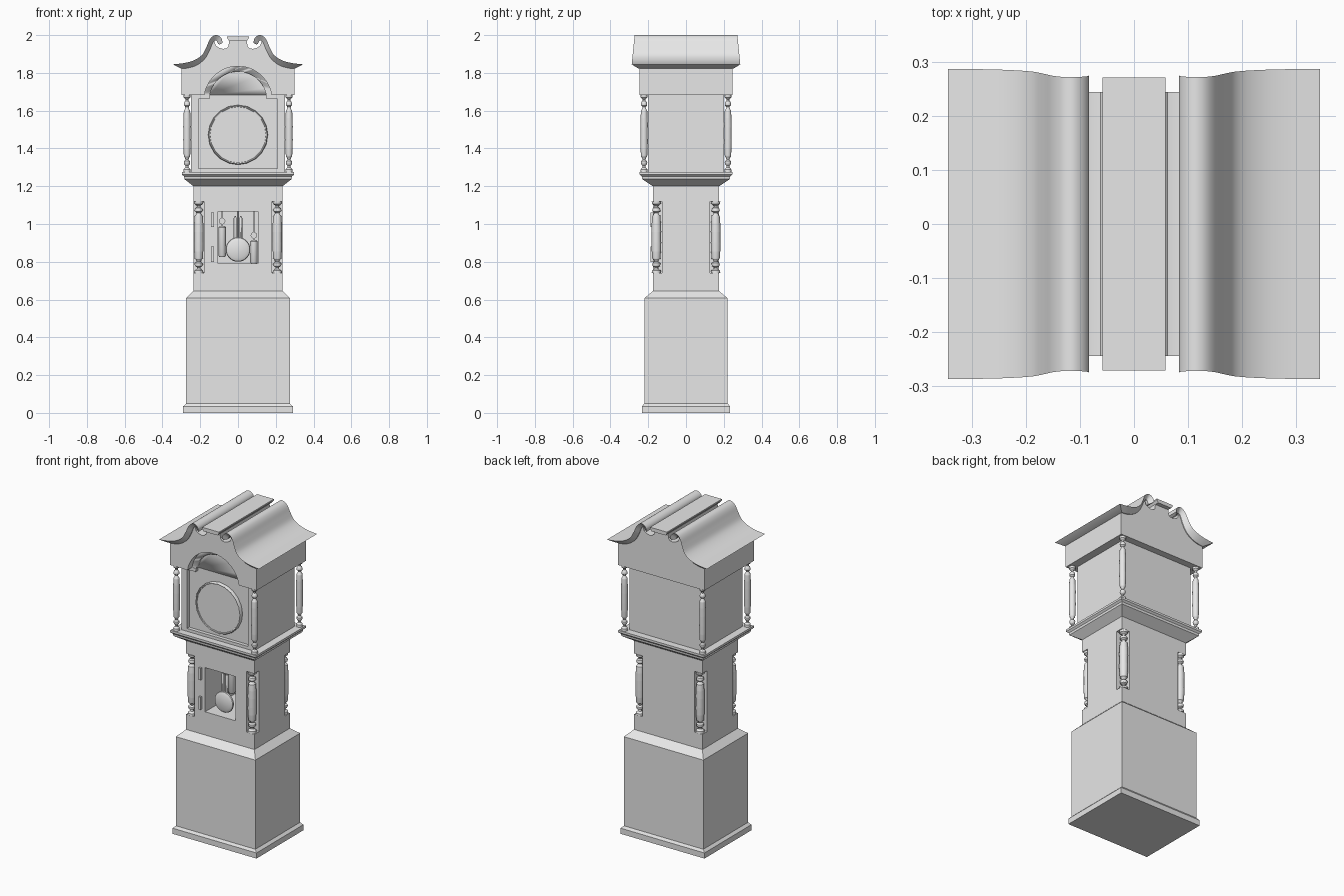
import bpy
import bmesh
from math import sin, cos, pi, radians
from mathutils import Vector

default_cube = bpy.data.objects.get("Cube")
if default_cube:
    bpy.data.objects.remove(default_cube, do_unlink=True)

# One plain grey for the whole case
GREY = (0.8, 0.8, 0.8, 1.0)
grey = bpy.data.materials.new("plain_grey")
grey.use_nodes = True
grey.diffuse_color = GREY
grey.node_tree.nodes["Principled BSDF"].inputs["Base Color"].default_value = GREY


def skin(name, rings, smooth=True):
    """Bridge rings of equal length and cap both ends."""
    bm = bmesh.new()
    loops = [[bm.verts.new(p) for p in ring] for ring in rings]
    count = len(loops[0])
    for a, b in zip(loops, loops[1:]):
        for i in range(count):
            j = (i + 1) % count
            bm.faces.new((a[i], a[j], b[j], b[i]))
    bm.faces.new(loops[0])
    bm.faces.new(loops[-1])
    bmesh.ops.recalc_face_normals(bm, faces=bm.faces)
    mesh = bpy.data.meshes.new(name)
    bm.to_mesh(mesh)
    bm.free()
    mesh.materials.append(grey)
    obj = bpy.data.objects.new(name, mesh)
    bpy.context.collection.objects.link(obj)
    if smooth:
        bpy.ops.object.select_all(action='DESELECT')
        obj.select_set(True)
        bpy.context.view_layer.objects.active = obj
        bpy.ops.object.shade_smooth_by_angle(angle=radians(35))
    return obj


def stack(name, levels):
    """Rectangular tiers given as (half width, half depth, height)."""
    return skin(name, [[(-w, -d, z), (w, -d, z), (w, d, z), (-w, d, z)]
                       for w, d, z in levels], smooth=False)


def box(name, x, y, z):
    """Box from three (low, high) ranges."""
    return skin(name, [[(x[0], y[0], h), (x[1], y[0], h), (x[1], y[1], h), (x[0], y[1], h)]
                       for h in z], smooth=False)


def prism(name, outline, y0, y1):
    """Extrude an x-z outline along y."""
    return skin(name, [[(x, y, z) for x, z in outline] for y in (y0, y1)])


def lathe(name, profile, centre, facing_front=False, sides=16):
    """Turn (radius, height) pairs about z, or about -y when facing front."""
    rings = []
    for r, h in profile:
        ring = []
        for i in range(sides):
            a = 2 * pi * i / sides
            u, v = r * cos(a), r * sin(a)
            ring.append(Vector(centre) + Vector((u, -h, v) if facing_front else (u, v, h)))
        rings.append(ring)
    return skin(name, rings)


def spline(points, steps=4):
    """Smooth curve through the points."""
    pts = [Vector(p) for p in points]
    pts = [2 * pts[0] - pts[1]] + pts + [2 * pts[-1] - pts[-2]]
    out = []
    for a, b, c, d in zip(pts, pts[1:], pts[2:], pts[3:]):
        for k in range(steps):
            t = k / steps
            out.append(0.5 * (2 * b + (c - a) * t + (2 * a - 5 * b + 4 * c - d) * t * t
                              + (3 * b - a - 3 * c + d) * t ** 3))
    return out + [pts[-2]]


def cut(target, cutters):
    """Subtract cutters from the target."""
    bpy.context.view_layer.objects.active = target
    for cutter in cutters:
        mod = target.modifiers.new("cut", 'BOOLEAN')
        mod.operation = 'DIFFERENCE'
        mod.solver = 'EXACT'
        mod.object = cutter
        bpy.ops.object.modifier_apply(modifier=mod.name)


def discard(objects):
    for obj in objects:
        bpy.data.objects.remove(obj, do_unlink=True)


def arch(radius, spring, low, segments=24):
    """Arc over a doorway from +x to -x, starting at height low."""
    start = math_asin((low - spring) / radius)
    return [(radius * cos(a), spring + radius * sin(a))
            for a in (start + (pi - 2 * start) * i / segments for i in range(segments + 1))]


def math_asin(v):
    from math import asin
    return asin(v)


def mirrored(half):
    """Close a right-hand outline with its left-hand mirror."""
    return half + [(-x, z) for x, z in reversed(half)]


def turned_column(name, x, y, low, high, radius):
    """Shaft with a ball and a vase at each end."""
    mid, half = (low + high) / 2, (high - low) / 2
    end = [(0.0, 0.5), (0.6, 0.5), (0.62, 0.6), (1.0, 0.61), (1.0, 0.65), (0.4, 0.68),
           (0.8, 0.72), (0.85, 0.76), (0.7, 0.81), (0.35, 0.84), (0.4, 0.88), (0.9, 0.93),
           (0.95, 1.0)]
    upper = end[2:]
    upper[0] = (0.85, 0.57)
    upper[1] = (0.8, 0.6)
    upper[2] = (0.6, 0.62)
    shaft = [(0.95, 0.4), (1.0, 0.15)]
    side = shaft + upper
    profile = [(r, -t) for r, t in reversed(side)] + side
    lathe(name, [(r * radius, mid + t * half) for r, t in profile], (x, y, 0))


# Plinth with foot and sloping shoulder
stack("plinth", [(0.29, 0.232, 0), (0.29, 0.232, 0.035), (0.275, 0.221, 0.05),
                 (0.275, 0.221, 0.607), (0.236, 0.175, 0.645)])

# Trunk with corner notches and a window into the case
trunk = stack("trunk", [(0.236, 0.175, 0.64), (0.236, 0.175, 1.205)])
corners = [(sx, sy) for sx in (-1, 1) for sy in (-1, 1)]
cutters = [box("notch_cutter", sorted((sx * 0.18, sx * 0.3)), sorted((sy * 0.128, sy * 0.3)),
               (0.74, 1.12)) for sx, sy in corners]
cutters.append(box("window_cutter", (-0.105, 0.105), (-0.3, 0.12), (0.79, 1.066)))
cut(trunk, cutters)
discard(cutters)

# Cornice carrying the hood
stack("hood_cornice", [(0.236, 0.175, 1.2), (0.284, 0.232, 1.238), (0.286, 0.234, 1.252),
                       (0.297, 0.245, 1.262), (0.297, 0.245, 1.275)])

# Columns at the corners of trunk and hood
for sx, sy in corners:
    place = ("front" if sy < 0 else "back") + ("_left" if sx > 0 else "_right")
    turned_column("trunk_column_" + place, sx * 0.208, sy * 0.157, 0.74, 1.12, 0.026)
    turned_column("hood_column_" + place, sx * 0.27, sy * 0.222, 1.275, 1.685, 0.02)

# Swan-neck roof: upper and lower curves, from eave to scroll
roof_top = spline([(0.345, 1.845), (0.28, 1.853), (0.23, 1.868), (0.19, 1.895), (0.168, 1.935),
                   (0.152, 1.972), (0.135, 1.993), (0.115, 2.0), (0.097, 1.993),
                   (0.085, 1.978), (0.083, 1.958)])
roof_under = spline([(0.3, 1.822), (0.265, 1.826), (0.22, 1.84), (0.178, 1.872), (0.152, 1.915),
                     (0.138, 1.95), (0.127, 1.968), (0.117, 1.972), (0.112, 1.968),
                     (0.108, 1.958), (0.1, 1.95)])
for side, word in ((1, "left"), (-1, "right")):
    rings = []
    for t, u in zip(roof_top, roof_under):
        deep = 0.272 + 0.1 * (2 - t.y)
        rings.append([(side * t.x, -deep, t.y), (side * t.x, deep, t.y),
                      (side * u.x, 0.25, u.y), (side * u.x, -0.25, u.y)])
    skin("roof_" + word, rings)

# Pediment under the roof, with an arched front layer
BASE = 1.683
rise = [(0.3, BASE)] + [(p.x, p.y + 0.004) for p in roof_under[:25]]
rise += [(0.118, 1.945), (0.1, 1.932), (0.08, 1.927), (0.062, 1.93), (0.05, 1.942), (0.047, 1.975)]
crest = mirrored(rise)
pediment = prism("pediment", crest, -0.2, 0.245)
opening = arch(0.18, 1.655, BASE)
prism("pediment_front", crest + list(reversed(opening)), -0.245, -0.2)

# Flat cap between the scrolls
prism("pediment_cap", mirrored([(0.047, 1.97), (0.058, 1.985), (0.058, 1.993)]), -0.271, 0.271)

# Hood with a recessed arched door
hood = stack("hood_body", [(0.25, 0.202, 1.27), (0.25, 0.202, BASE)])
door_outline = [(0.21, 1.293), (0.21, 1.662)] + arch(0.152, 1.655, 1.662)
door_outline += [(-0.21, 1.662), (-0.21, 1.293)]
door_cutter = prism("door_cutter", door_outline, -0.3, -0.18)
cut(hood, [door_cutter])
cut(pediment, [door_cutter])
discard([door_cutter])

# Dial with raised rim
lathe("dial", [(0.158, 0), (0.158, 0.016), (0.154, 0.022), (0.149, 0.02), (0.148, 0.014)],
      (0, -0.179, 1.472), facing_front=True, sides=20)

# Pendulum
for i, x in enumerate((-0.015, 0.015)):
    lathe("pendulum_bar_" + str(i + 1), [(0.008, 0.9), (0.008, 1.03), (0.003, 1.042)],
          (x, -0.13, 0), sides=10)
lathe("pendulum_rod", [(0.006, 0.9), (0.006, 1.07)], (0, -0.13, 0), sides=10)
lathe("pendulum_bob", [(0.045, -0.014), (0.062, -0.006), (0.065, 0), (0.062, 0.006), (0.045, 0.014)],
      (0, -0.135, 0.865), facing_front=True, sides=28)

# Driving weights hanging at the back, each with a pulley above
for word, x, low, high in (("right", -0.084, 0.825, 0.99), ("left", 0.084, 0.79, 0.915)):
    lathe("weight_" + word, [(0.015, low), (0.02, low + 0.008), (0.02, high - 0.008), (0.012, high)],
          (x, 0.06, 0))
    lathe("weight_pulley_" + word, [(0.017, -0.006), (0.017, 0.006)],
          (x, 0.06, high + 0.025), facing_front=True)
    lathe("weight_cord_" + word, [(0.003, high), (0.003, 1.07)], (x, 0.06, 0), sides=8)

# Door hinges
for word, z in (("lower", (0.8, 0.88)), ("upper", (0.985, 1.06))):
    box("hinge_" + word, (-0.142, -0.128), (-0.187, -0.17), z)
